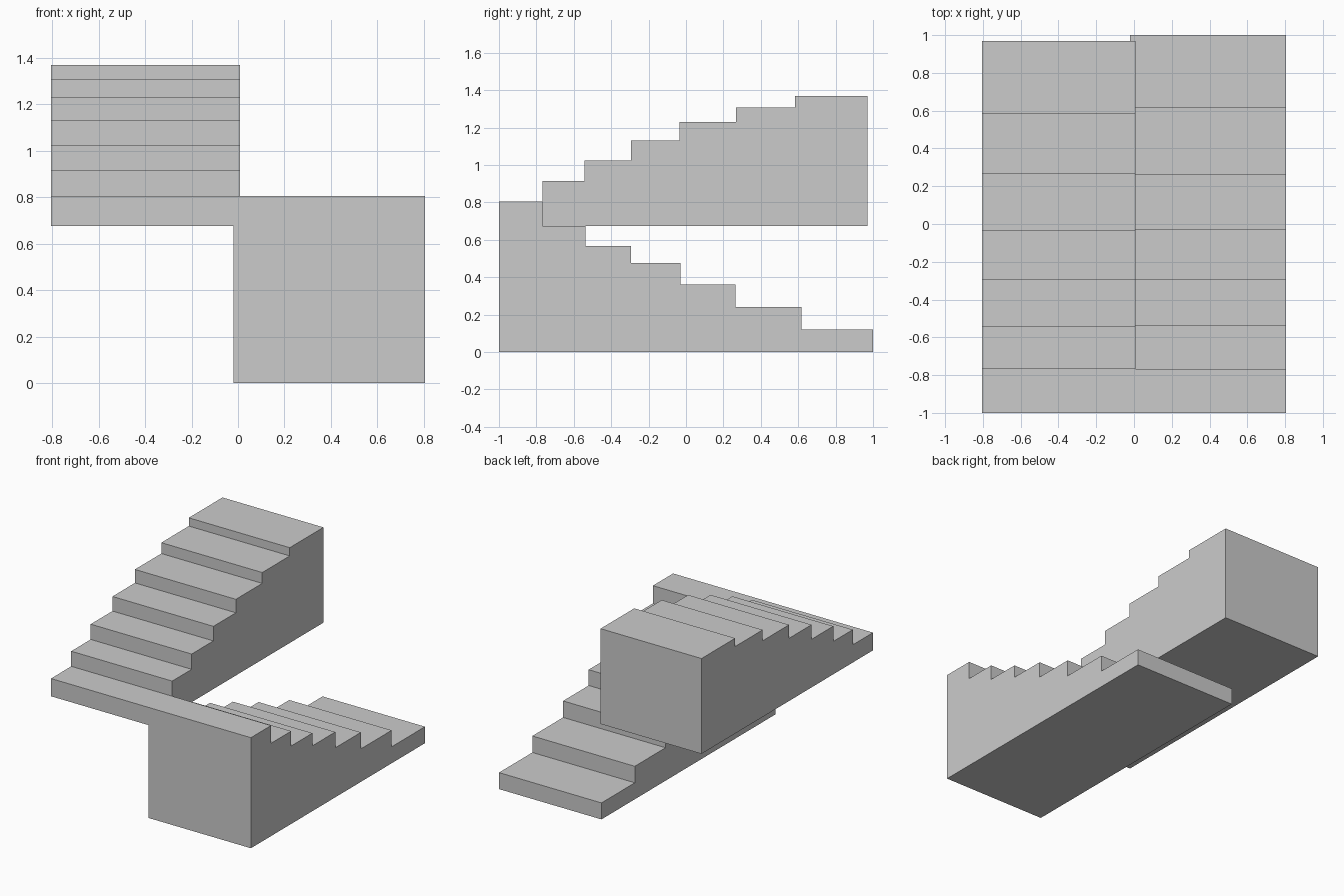
import bpy
import bmesh

if "Cube" in bpy.data.objects:
    bpy.data.objects.remove(bpy.data.objects["Cube"])


def staircase(name, x0, x1, base, end, steps):
    """Extrude a stepped side profile in x; steps = (start y, top z), end = last y."""
    profile = [(steps[0][0], base)]
    ends = [s[0] for s in steps[1:]] + [end]
    for (y, z), y_next in zip(steps, ends):
        profile += [(y, z), (y_next, z)]
    profile.append((end, base))
    bm = bmesh.new()
    face = bm.faces.new([bm.verts.new((x0, y, z)) for y, z in profile])
    res = bmesh.ops.extrude_face_region(bm, geom=[face], use_keep_orig=True)
    moved = [g for g in res["geom"] if isinstance(g, bmesh.types.BMVert)]
    bmesh.ops.translate(bm, verts=moved, vec=(x1 - x0, 0, 0))
    bmesh.ops.recalc_face_normals(bm, faces=bm.faces[:])
    mesh = bpy.data.meshes.new(name)
    bm.to_mesh(mesh)
    bm.free()
    obj = bpy.data.objects.new(name, mesh)
    bpy.context.collection.objects.link(obj)
    return obj


# Lower flight, rising towards the front
staircase("lower_flight", -0.02, 0.804, 0.0, 1.0, [
    (-1.0, 0.804), (-0.768, 0.675), (-0.537, 0.567), (-0.293, 0.475),
    (-0.03, 0.36), (0.264, 0.24), (0.617, 0.12)])

# Landing slab reaching across to the upper flight
staircase("landing", -0.804, -0.02, 0.675, -0.768, [(-1.0, 0.804)])

# Upper flight, rising towards the back
staircase("upper_flight", -0.804, 0.008, 0.675, 0.97, [
    (-0.768, 0.914), (-0.544, 1.025), (-0.294, 1.131), (-0.036, 1.229),
    (0.267, 1.308), (0.583, 1.368)])
